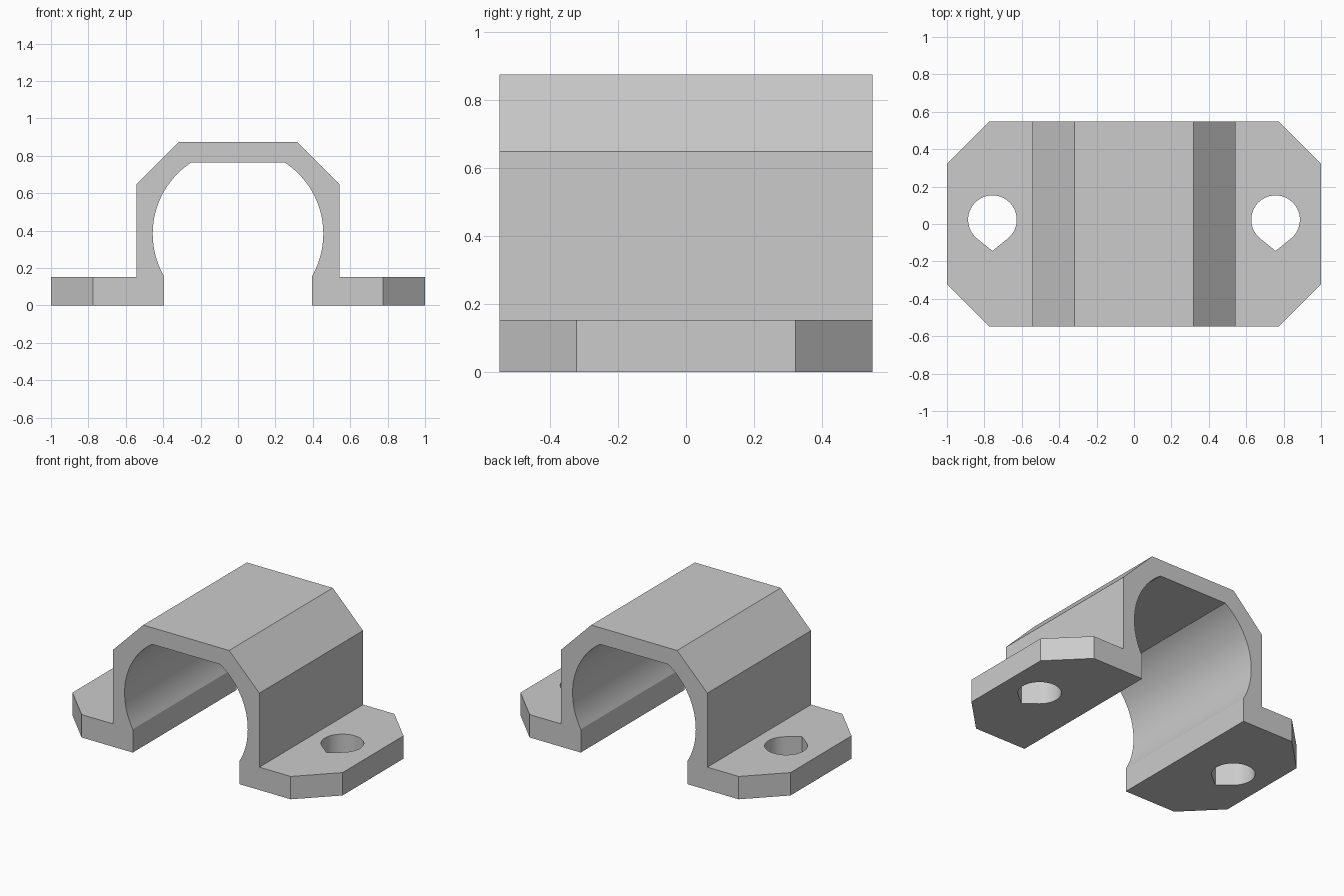
import bpy, bmesh, math
from mathutils import Vector

if "Cube" in bpy.data.objects:
    bpy.data.objects.remove(bpy.data.objects["Cube"])

DEPTH = 0.548               # half length of the bracket
FOOT = 0.153                # foot thickness
BORE_Z, BORE_R = 0.383, 0.456
BORE_TOP = 0.763            # flat ceiling of the bore

grey = bpy.data.materials.new("plain_grey")
grey.use_nodes = True
colour = (0.6, 0.6, 0.6, 1)
grey.diffuse_color = colour
grey.node_tree.nodes["Principled BSDF"].inputs["Base Color"].default_value = colour


def arc(cx, cy, r, start, end, steps):
    for i in range(steps + 1):
        a = start + (end - start) * i / steps
        yield cx + r * math.cos(a), cy + r * math.sin(a)


def prism(name, points, offset, cuts=()):
    """Extrude a closed outline along offset, then slice with planes."""
    bm = bmesh.new()
    face = bm.faces.new([bm.verts.new(p) for p in points])
    new = bmesh.ops.extrude_face_region(bm, geom=[face])["geom"]
    bmesh.ops.translate(bm, vec=offset,
                        verts=[v for v in new if isinstance(v, bmesh.types.BMVert)])
    for point, normal in cuts:
        geom = bm.verts[:] + bm.edges[:] + bm.faces[:]
        cut = bmesh.ops.bisect_plane(bm, geom=geom, plane_co=point,
                                     plane_no=normal, clear_outer=True)
        edges = [e for e in cut["geom_cut"] if isinstance(e, bmesh.types.BMEdge)]
        bmesh.ops.contextual_create(bm, geom=edges)
    bmesh.ops.recalc_face_normals(bm, faces=bm.faces)
    mesh = bpy.data.meshes.new(name)
    bm.to_mesh(mesh)
    bm.free()
    mesh.materials.append(grey)
    obj = bpy.data.objects.new(name, mesh)
    bpy.context.collection.objects.link(obj)
    return obj


# Half cross-section: outside from foot to roof, then down the bore
outside = [(1, 0), (1, FOOT), (0.542, FOOT), (0.542, 0.648), (0.318, 0.874)]
low = math.asin((FOOT + 0.003 - BORE_Z) / BORE_R)
high = math.asin((BORE_TOP - BORE_Z) / BORE_R)
bore = list(arc(0, BORE_Z, BORE_R, high, low, 32))
bore.append((bore[-1][0], 0))


def mirror(points):
    return [(-x, z) for x, z in reversed(points)]


outline = outside + mirror(outside) + mirror(bore) + bore

# Bracket body with the four foot corners cut off
corners = [((sx, sy * 0.322, 0), (sx, sy, 0)) for sx in (-1, 1) for sy in (-1, 1)]
corners = [(Vector(p), Vector(n).normalized()) for p, n in corners]
bracket = prism("pipe_bracket", [(x, -DEPTH, z) for x, z in outline],
                (0, 2 * DEPTH, 0), corners)

# Teardrop screw holes, pointing to the front
HOLE_Y, HOLE_R, TIP = 0.023, 0.13, 0.167
spread = math.acos(HOLE_R / TIP)
for side, sx in (("right", -1), ("left", 1)):
    cx = sx * 0.757
    drop = list(arc(cx, HOLE_Y, HOLE_R, -math.pi / 2 + spread,
                    1.5 * math.pi - spread, 40))
    drop.append((cx, HOLE_Y - TIP))
    cutter = prism(side + "_hole_cutter", [(x, y, -0.1) for x, y in drop],
                   (0, 0, 0.4))
    cutter.hide_render = True
    mod = bracket.modifiers.new(side + "_hole", "BOOLEAN")
    mod.operation, mod.solver, mod.object = "DIFFERENCE", "EXACT", cutter
    bpy.context.view_layer.objects.active = bracket
    bpy.ops.object.modifier_apply(modifier=mod.name)
    bpy.data.objects.remove(cutter)

# Smooth bore and holes, sharp everywhere else
for obj in bpy.context.selected_objects:
    obj.select_set(False)
bracket.select_set(True)
bpy.context.view_layer.objects.active = bracket
bpy.ops.object.shade_smooth_by_angle(angle=math.radians(20))
